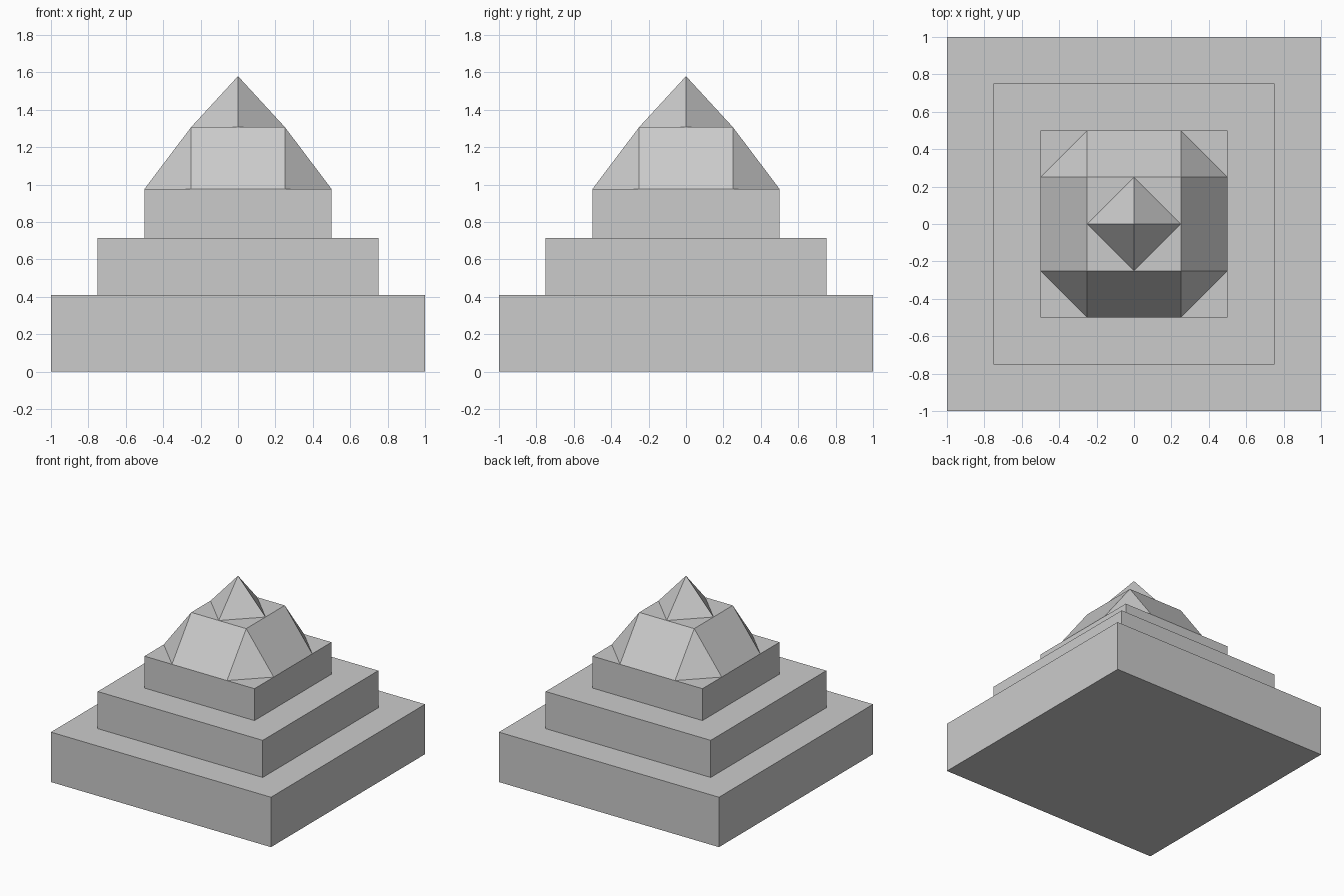
import bpy, bmesh

if "Cube" in bpy.data.objects:
    bpy.data.objects.remove(bpy.data.objects["Cube"])


def make_object(name, bm):
    bmesh.ops.recalc_face_normals(bm, faces=bm.faces)
    mesh = bpy.data.meshes.new(name)
    bm.to_mesh(mesh)
    bm.free()
    obj = bpy.data.objects.new(name, mesh)
    bpy.context.collection.objects.link(obj)
    return obj


def hull(name, points):
    """Convex solid around a few corner points, with flat regions merged."""
    bm = bmesh.new()
    for p in points:
        bm.verts.new(p)
    bmesh.ops.convex_hull(bm, input=bm.verts)
    bmesh.ops.dissolve_limit(bm, angle_limit=0.01, verts=bm.verts, edges=bm.edges)
    return make_object(name, bm)


def square(half, z):
    return [(x, y, z) for x in (-half, half) for y in (-half, half)]


# Stepped square tiers: half width, bottom, top
for name, half, z0, z1 in [("base_tier", 1.0, 0.0, 0.41),
                           ("middle_tier", 0.75, 0.41, 0.715),
                           ("upper_tier", 0.5, 0.715, 0.977)]:
    hull(name, square(half, z0) + square(half, z1))

# Faceted roof: octagonal foot narrowing to a square top
foot = [p for sx in (-1, 1) for sy in (-1, 1)
        for p in ((0.5 * sx, 0.25 * sy, 0.977), (0.25 * sx, 0.5 * sy, 0.977))]
hull("faceted_roof", foot + square(0.25, 1.308))

# Diamond-turned pyramid cap
diamond = [p for s in (-0.25, 0.25) for p in ((s, 0, 1.308), (0, s, 1.308))]
hull("pyramid_cap", diamond + [(0, 0, 1.58)])
